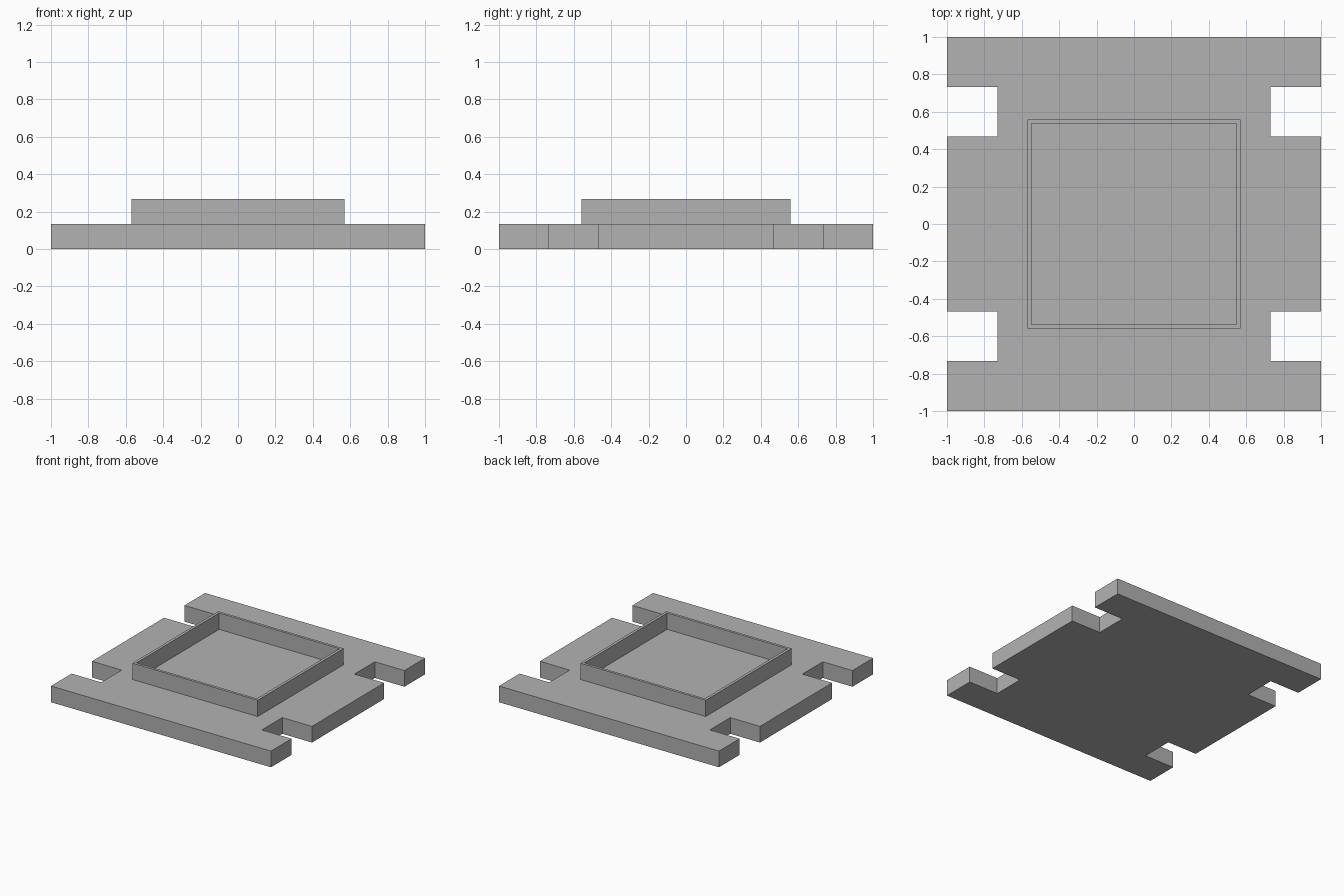
import bpy
import bmesh

cube = bpy.data.objects.get("Cube")
if cube:
    bpy.data.objects.remove(cube, do_unlink=True)

BASE_H = 0.133
TOP_H = 0.267

grey = bpy.data.materials.new("plain grey")
grey.use_nodes = True
colour = (0.448, 0.448, 0.448, 1)
grey.diffuse_color = colour
grey.node_tree.nodes["Principled BSDF"].inputs["Base Color"].default_value = colour


def finish(name, bm):
    bmesh.ops.recalc_face_normals(bm, faces=bm.faces)
    mesh = bpy.data.meshes.new(name)
    bm.to_mesh(mesh)
    bm.free()
    mesh.materials.append(grey)
    obj = bpy.data.objects.new(name, mesh)
    bpy.context.collection.objects.link(obj)
    return obj


def extrude_up(bm, faces, height):
    result = bmesh.ops.extrude_face_region(bm, geom=faces)
    verts = [g for g in result["geom"] if isinstance(g, bmesh.types.BMVert)]
    bmesh.ops.translate(bm, vec=(0, 0, height), verts=verts)


# Base plate: one quarter of the notched outline, mirrored around
quarter = [(1, 0), (1, 0.468), (0.73, 0.468), (0.73, 0.733), (1, 0.733), (1, 1)]
right_edge = [(x, -y) for x, y in reversed(quarter[1:])] + quarter[1:]
outline = right_edge + [(-x, -y) for x, y in right_edge]
bm = bmesh.new()
plate = bm.faces.new([bm.verts.new((x, y, 0)) for x, y in outline])
extrude_up(bm, [plate], BASE_H)
finish("base_plate", bm)

# Thin raised rim: a rectangular ring standing on the plate
bm = bmesh.new()
corners = [(-1, -1), (1, -1), (1, 1), (-1, 1)]
outer, inner = [
    [bm.verts.new((sx * hx, sy * hy, BASE_H)) for sx, sy in corners]
    for hx, hy in ((0.57, 0.558), (0.547, 0.536))
]
ring = []
for i in range(4):
    j = (i + 1) % 4
    ring.append(bm.faces.new((outer[i], outer[j], inner[j], inner[i])))
extrude_up(bm, ring, TOP_H - BASE_H)
finish("raised_rim", bm)
